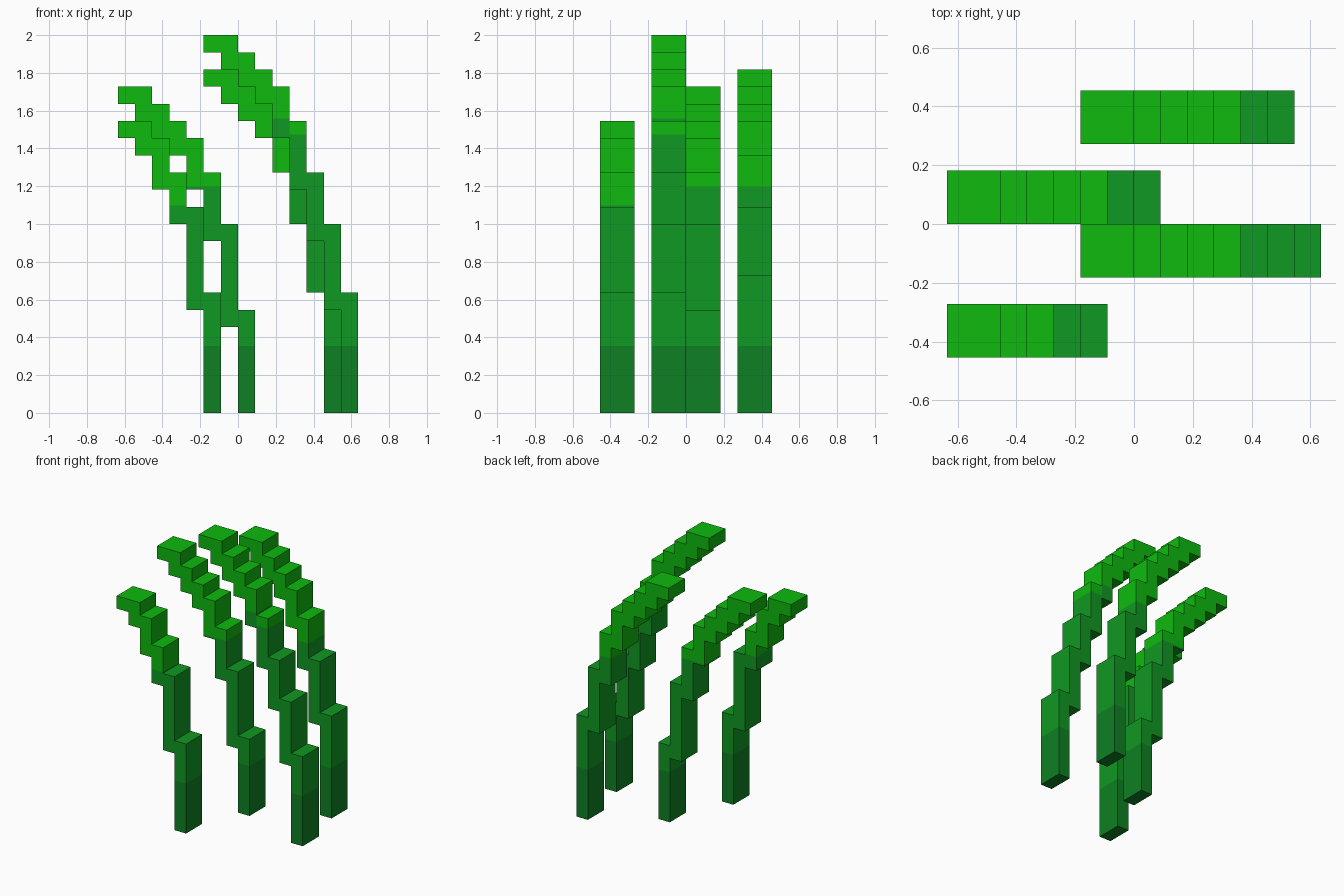
import bpy
import bmesh

if "Cube" in bpy.data.objects:
    bpy.data.objects.remove(bpy.data.objects["Cube"], do_unlink=True)

U = 1 / 11          # one block of the stepped grid
BASE_TOP = 3.9      # height of the darkest band, in blocks


def material(name, rgb):
    mat = bpy.data.materials.new(name)
    mat.use_nodes = True
    mat.diffuse_color = (*rgb, 1)
    mat.node_tree.nodes["Principled BSDF"].inputs["Base Color"].default_value = (*rgb, 1)
    return mat


MATS = [
    material("deep green", (0.0044, 0.216, 0.016)),
    material("mid green", (0.0052, 0.314, 0.016)),
    material("bright green", (0.0044, 0.491, 0.0044)),
]


def cut(bm, co, normal):
    bmesh.ops.bisect_plane(bm, geom=bm.verts[:] + bm.edges[:] + bm.faces[:],
                           dist=1e-5, plane_co=co, plane_no=normal)


def blade(name, x0, y0, spans, bright_from, step=None):
    """Extrude a staircase outline two blocks deep and colour it in bands.

    spans: (bottom, top) of each one-block column, from the tip to the root.
    step: optional (x, height) where columns up to x turn bright higher up.
    """
    upper, lower = [], []
    for i, (bottom, top) in enumerate(spans):
        for x in (x0 + i, x0 + i + 1):
            upper.append((x, top))
            lower.append((x, bottom))
    outline = list(dict.fromkeys(upper + lower[::-1]))

    bm = bmesh.new()
    face = bm.faces.new([bm.verts.new((x * U, y0 * U, z * U)) for x, z in outline])
    extruded = bmesh.ops.extrude_face_region(bm, geom=[face])["geom"]
    bmesh.ops.translate(bm, vec=(0, 2 * U, 0),
                        verts=[v for v in extruded if isinstance(v, bmesh.types.BMVert)])
    if len([f for f in bm.faces if len(f.verts) > 4]) < 2:
        bm.faces.new([v for v in face.verts])
    bmesh.ops.recalc_face_normals(bm, faces=bm.faces[:])

    # Colour bands
    for z in [BASE_TOP, bright_from] + ([step[1]] if step else []):
        cut(bm, (0, 0, z * U), (0, 0, 1))
    if step:
        cut(bm, (step[0] * U, 0, 0), (1, 0, 0))
    for f in bm.faces:
        c = f.calc_center_median() / U
        limit = step[1] if step and c.x < step[0] + 0.01 else bright_from
        f.material_index = 0 if c.z < BASE_TOP else 1 if c.z < limit else 2

    mesh = bpy.data.meshes.new(name)
    bm.to_mesh(mesh)
    bm.free()
    for mat in MATS:
        mesh.materials.append(mat)
    bpy.context.collection.objects.link(bpy.data.objects.new(name, mesh))


# Four grass blades, front to back, all leaning to the right side
blade("front_blade", -7, -5,
      [(16, 17), (15, 17), (13, 16), (11, 14), (6, 12), (0, 7)], 12.08)
blade("tall_blade", -2, -2,
      [(21, 22), (20, 22), (19, 21), (18, 20), (16, 19), (13, 17),
       (10, 14), (6, 11), (0, 7)], 16.2, step=(3, 17.15))
blade("middle_blade", -7, 0,
      [(18, 19), (17, 19), (16, 18), (15, 17), (13, 16), (10, 14),
       (5, 11), (0, 6)], 13.15)
blade("back_blade", -2, 3,
      [(19, 20), (18, 20), (17, 19), (16, 18), (14, 17), (11, 15),
       (7, 12), (0, 8)], 13.15)
